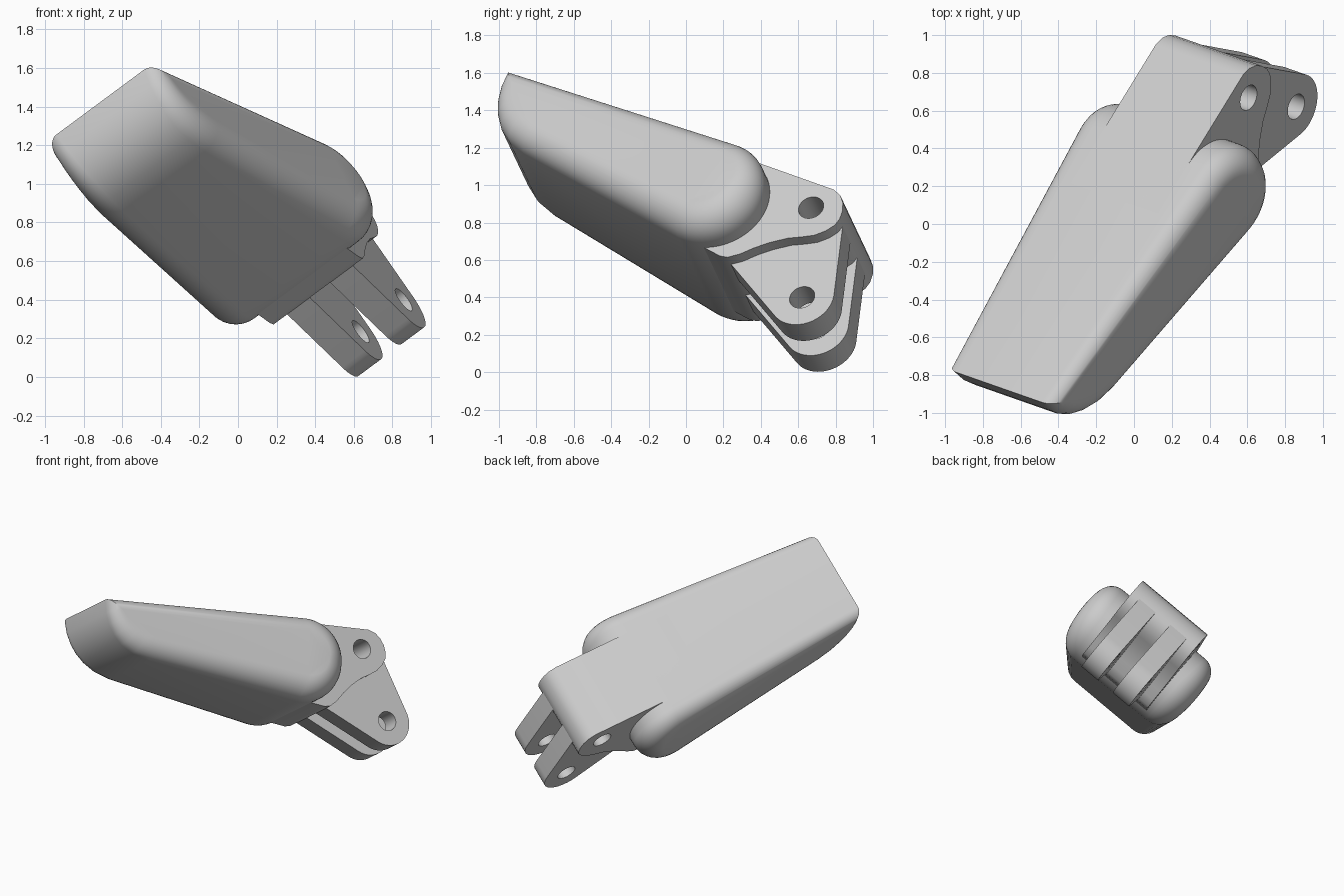
import bpy, bmesh, math
from mathutils import Vector, Matrix

if "Cube" in bpy.data.objects:
    bpy.data.objects.remove(bpy.data.objects["Cube"])

# Tilted frame: length axis, dorsal normal, hinge axis
hinge = Vector((0.774, -0.271, 0.573)).normalized()
length = Vector((0.5, 0.816, -0.29))
length = (length - hinge * length.dot(hinge)).normalized()
dorsal = hinge.cross(length)
FRAME = Matrix((length, dorsal, hinge)).transposed().to_4x4()
FRAME.translation = hinge * 0.505

grey = bpy.data.materials.new("light_grey")
grey.diffuse_color = (0.6, 0.6, 0.6, 1)
grey.use_nodes = True
grey.node_tree.nodes["Principled BSDF"].inputs["Base Color"].default_value = grey.diffuse_color


def arc(c, r, a0, a1, n):
    """Points on an arc, angles in degrees."""
    angles = [math.radians(a0 + (a1 - a0) * i / n) for i in range(n + 1)]
    return [(c[0] + r * math.cos(a), c[1] + r * math.sin(a)) for a in angles]


def circle(c, r):
    return arc(c, r, 0, 352.5, 47)


def finish(obj, angle=35):
    obj.data.materials.clear()
    obj.data.materials.append(grey)
    bpy.ops.object.select_all(action='DESELECT')
    obj.select_set(True)
    bpy.context.view_layer.objects.active = obj
    bpy.ops.object.shade_smooth_by_angle(angle=math.radians(angle))


def plate(name, loops, v0, v1):
    """Flat outline with holes, extruded along the hinge axis."""
    cu = bpy.data.curves.new(name, 'CURVE')
    cu.dimensions, cu.fill_mode, cu.extrude = '2D', 'BOTH', (v1 - v0) / 2
    for pts in loops:
        sp = cu.splines.new('POLY')
        sp.points.add(len(pts) - 1)
        for p, co in zip(sp.points, pts):
            p.co = (co[0], co[1], 0, 1)
        sp.use_cyclic_u = True
    obj = bpy.data.objects.new(name, cu)
    bpy.context.collection.objects.link(obj)
    obj.matrix_world = FRAME @ Matrix.Translation((0, 0, (v0 + v1) / 2))
    bpy.ops.object.select_all(action='DESELECT')
    obj.select_set(True)
    bpy.context.view_layer.objects.active = obj
    bpy.ops.object.convert(target='MESH')
    obj = bpy.context.view_layer.objects.active
    bm = bmesh.new()
    bm.from_mesh(obj.data)
    bmesh.ops.remove_doubles(bm, verts=bm.verts, dist=1e-5)
    bmesh.ops.recalc_face_normals(bm, faces=bm.faces)
    bm.to_mesh(obj.data)
    bm.free()
    finish(obj)


# Finger body: side profile with filleted, tapering sides
TOP = 0.927
profile = arc((0.065, 0.625), 0.302, -98, 90, 32)
profile += [(-1.475, TOP), (-1.466, 0.83), (-1.44, 0.75), (-1.40, 0.68),
            (-1.34, 0.615), (-1.25, 0.558), (-1.13, 0.52)]


def half_width(u):
    return 0.373 + 0.079 * (u + 1.475)


def fillet(u, n):
    """Fillet radius: tighter along the top and towards the tip."""
    low = min(1, max(0, (TOP - n) / 0.32))
    base = min(1, max(0, (u + 1.475) / 1.5))
    return 0.08 + 0.04 * low + 0.04 * base


def ring_points(angle, side):
    """Profile moved inwards and sideways by one step of the fillet."""
    out = []
    for i, p in enumerate(profile):
        p = Vector(p)
        a = (p - Vector(profile[i - 1])).normalized()
        b = (Vector(profile[(i + 1) % len(profile)]) - p).normalized()
        na, nb = Vector((-a.y, a.x)), Vector((-b.y, b.x))
        r = fillet(p.x, p.y)
        q = p + (na + nb) * r * (1 - math.cos(angle)) / (1 + na.dot(nb))
        v = half_width(p.x) - r + r * math.sin(angle)
        out.append((q.x, q.y, side * v - 0.008))
    return out


steps = [math.radians(90 - i * 11.25) for i in range(9)]
bm = bmesh.new()
rings = []
for side, seq in ((1, steps), (-1, steps[::-1])):
    for angle in seq:
        rings.append([bm.verts.new(p) for p in ring_points(angle, side)])
for r0, r1 in zip(rings, rings[1:]):
    for i in range(len(r0)):
        bm.faces.new((r0[i - 1], r0[i], r1[i], r1[i - 1]))
caps = [bm.faces.new(rings[0]), bm.faces.new(rings[-1])]
bmesh.ops.triangulate(bm, faces=caps)
bmesh.ops.recalc_face_normals(bm, faces=bm.faces)
me = bpy.data.meshes.new("finger_body")
bm.to_mesh(me)
bm.free()
body = bpy.data.objects.new("finger_body", me)
bpy.context.collection.objects.link(body)
body.matrix_world = FRAME
finish(body, 40)

# Knuckle block with a pin hole and a concave underside
PIN, PIVOT = (0.594, 0.78), (0.82, 0.29)
block = [(-0.25, TOP), (-0.25, 0.47), (0.046, 0.358), (0.28, 0.325),
         (0.325, 0.332), (0.38, 0.375), (0.435, 0.44), (0.50, 0.502),
         (0.58, 0.562), (0.65, 0.597), (0.71, 0.632), (0.755, 0.68),
         (0.782, 0.73), (0.785, 0.775), (0.772, 0.825), (0.745, 0.872),
         (0.705, 0.908), (0.65, TOP)]
plate("knuckle_block", [block, circle(PIN, 0.07)], -0.31, 0.287)

# Pair of hinge lugs below the block
lug = [(0.1, 0.85), (0.1, 0.445)] + arc(PIVOT, 0.178, -117, 24, 18)
lug += arc((0.61, 0.765), 0.16, 24, 90, 10)
for side, name in ((1, "right_hinge_lug"), (-1, "left_hinge_lug")):
    v0, v1 = sorted((side * 0.068, side * 0.22))
    plate(name, [lug, circle(PIN, 0.07), circle(PIVOT, 0.07)], v0, v1)
